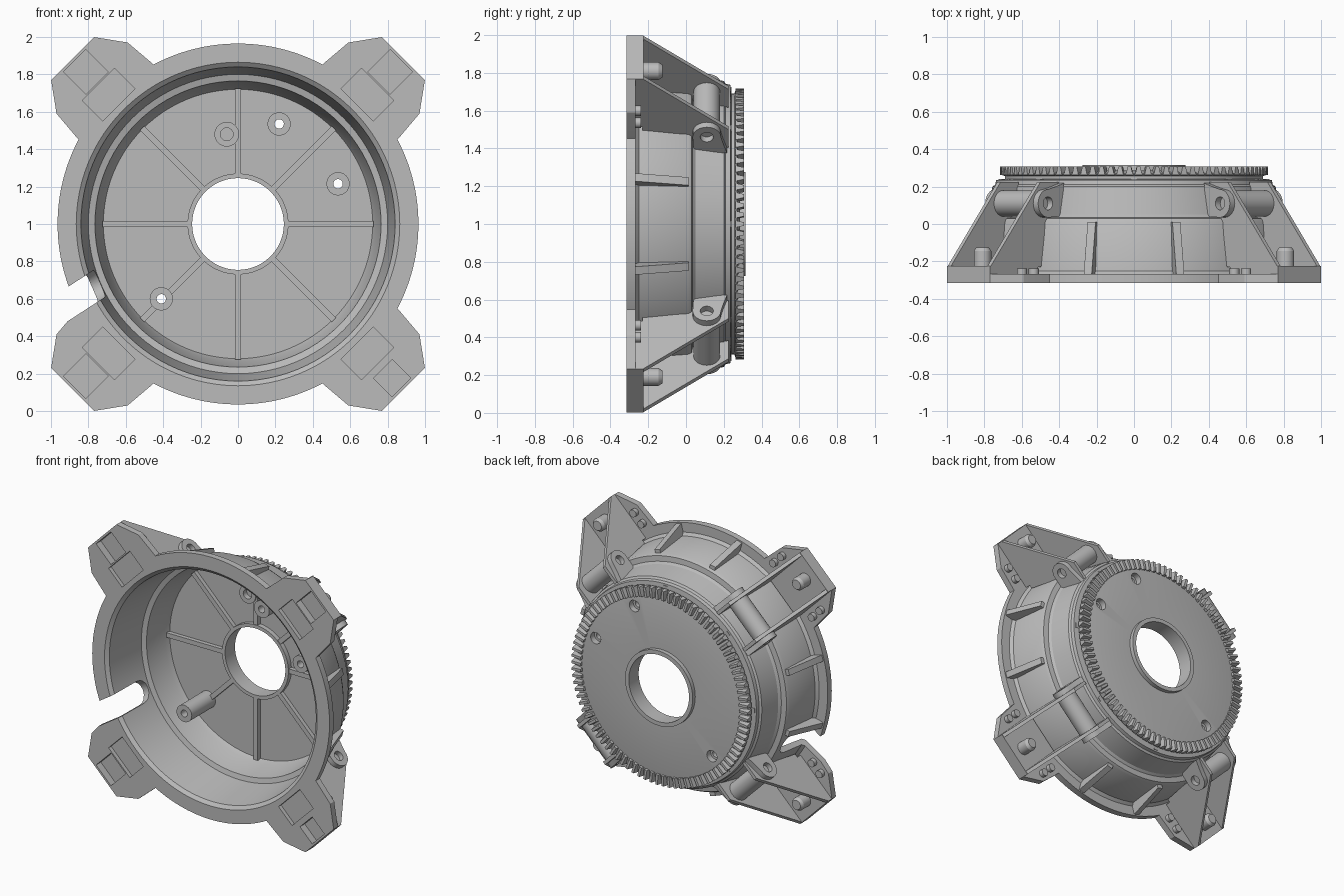
import bpy, bmesh
from math import cos, sin, pi, radians
from mathutils import Matrix

if "Cube" in bpy.data.objects:
    bpy.data.objects.remove(bpy.data.objects["Cube"])

metal = bpy.data.materials.new("cast_grey")
metal.use_nodes = True
GREY = (0.5, 0.5, 0.5, 1)
metal.diffuse_color = GREY
metal.node_tree.nodes["Principled BSDF"].inputs["Base Color"].default_value = GREY


def frame(deg, x=0, z=1):
    """Local axes: radial, tangential, depth (+y), about an axis along y."""
    c, s = cos(radians(deg)), sin(radians(deg))
    return Matrix(((c, s, 0, x), (0, 0, 1, 0), (s, -c, 0, z), (0, 0, 0, 1)))


def prism(bm, pts, lo, hi, m, plane="ab"):
    """Extrude an outline in the named plane (a radial, b tangential, c depth)."""
    def put(p, t):
        local = {"ab": (p[0], p[1], t), "ac": (p[0], t, p[1]), "bc": (t, p[0], p[1])}[plane]
        return m @ Matrix.Translation(local).translation
    low = [bm.verts.new(put(p, lo)) for p in pts]
    top = [bm.verts.new(put(p, hi)) for p in pts]
    faces = [bm.faces.new(low), bm.faces.new(top)]
    for i in range(len(pts)):
        j = (i + 1) % len(pts)
        faces.append(bm.faces.new((low[i], low[j], top[j], top[i])))
    bmesh.ops.recalc_face_normals(bm, faces=faces)


def rect(a0, a1, b0, b1):
    return [(a0, b0), (a1, b0), (a1, b1), (a0, b1)]


def rod(bm, r, lo, hi, m, a=0, b=0, seg=24, tip=None):
    """Cylinder, or cone frustum with a tip radius, along depth at (a, b)."""
    bmesh.ops.create_cone(bm, cap_ends=True, segments=seg, radius1=r, radius2=tip or r,
                          depth=hi - lo, matrix=m @ Matrix.Translation((a, b, (lo + hi) / 2)))


def lathe(bm, profile, m, seg):
    """Closed (radius, depth) profile turned about the depth axis."""
    rings = [[bm.verts.new(m @ Matrix.Translation(
        (r * cos(2 * pi * i / seg), r * sin(2 * pi * i / seg), y)).translation)
        for r, y in profile] for i in range(seg)]
    n = len(profile)
    faces = [bm.faces.new((rings[i][k], rings[i][(k + 1) % n],
                           rings[(i + 1) % seg][(k + 1) % n], rings[(i + 1) % seg][k]))
             for i in range(seg) for k in range(n)]
    bmesh.ops.recalc_face_normals(bm, faces=faces)


def finish(name, bm):
    me = bpy.data.meshes.new(name)
    bm.to_mesh(me)
    bm.free()
    me.materials.append(metal)
    ob = bpy.data.objects.new(name, me)
    bpy.context.collection.objects.link(ob)
    return ob


def boolean(target, tool, op="DIFFERENCE", keep=False):
    mod = target.modifiers.new("bool", "BOOLEAN")
    mod.operation, mod.solver, mod.object = op, "EXACT", tool
    tool.hide_render = True
    bpy.context.view_layer.objects.active = target
    bpy.ops.object.modifier_apply(modifier=mod.name)
    if not keep:
        bpy.data.objects.remove(tool)


AXIS = frame(0)
CORNERS = (45, 135, 225, 315)
FRONT = -.315

# Turned housing: flange, stepped wall, gear rim, floor and hub
bm = bmesh.new()
lathe(bm, [(.965, FRONT), (.965, -.268), (.895, -.268), (.875, -.25), (.85, .01), (.838, .03),
           (.8, .035), (.785, .05), (.757, .2), (.742, .21), (.737, .235), (.69, .24),
           (.69, .256), (.713, .264), (.713, .27), (.65, .285), (.275, .285), (.275, .315),
           (.245, .315), (.245, .2), (.27, .2), (.27, .235), (.72, .235), (.735, .2),
           (.765, .03), (.8, .02), (.84, -.295), (.865, FRONT)], AXIS, 96)
housing = finish("housing", bm)

# Corner arms joined to the flange, with a thicker block in the middle
half = [(.87, .283), (.933, .283), (1.103, .269), (1.25, .163)]
arm_outline = half + [(a, -b) for a, b in reversed(half)]
for deg in CORNERS:
    for outline, top in ((arm_outline, -.268), (rect(.89, 1.25, -.163, .163), -.225)):
        bm = bmesh.new()
        prism(bm, outline, FRONT, top, frame(deg))
        boolean(housing, finish("arm", bm), "UNION")

# Front pockets in the arms
for deg in CORNERS:
    w = .07 if deg == 315 else .085
    bm = bmesh.new()
    prism(bm, rect(1.235 - 2 * w, 1.235, -w, w), -.4, -.26, frame(deg))
    prism(bm, rect(.9, 1.055, -.122, .122), -.4, -.285, frame(deg))
    boolean(housing, finish("pocket_cutter", bm))

# Round-ended cable slot through flange and wall
slot = [(.06, -.4), (.06, -.07)] + [(.1365 - .0765 * cos(t * pi / 8), -.07 + .0765 * sin(t * pi / 8))
                                    for t in range(1, 8)] + [(.213, -.07), (.213, -.4)]
bm = bmesh.new()
prism(bm, slot, .6, 1.15, frame(213), "bc")
boolean(housing, finish("slot_cutter", bm))

# Floor ribs radiating from the hub
bm = bmesh.new()
for i in range(8):
    prism(bm, rect(.26, .725, -.017, .017), .205, .24, frame(i * 45))
floor_ribs = finish("floor_ribs", bm)

# Screw posts with through holes, and one short boss
POSTS = [(.22, 1.535), (.535, 1.215), (-.41, .6)]
bm = bmesh.new()
for x, z in POSTS:
    rod(bm, .042, .1, .4, frame(0, x, z), seg=16)
drills = finish("drill_cutter", bm)
boolean(housing, drills, keep=True)
boolean(floor_ribs, drills)
bm = bmesh.new()
for x, z in POSTS:
    lathe(bm, [(.062, -.04), (.062, .24), (.025, .24), (.025, -.04)], frame(0, x, z), 32)
finish("screw_posts", bm)
bm = bmesh.new()
lathe(bm, [(.066, .195), (.066, .24), (.034, .24), (.034, .195)], frame(0, -.06, 1.48), 32)
finish("short_boss", bm)

# Crown of wedge-shaped gear teeth on the back rim
bm = bmesh.new()
TEETH = 90
tooth = [(-.019, .262), (.019, .262), (.009, .307), (-.009, .307)]
for i in range(TEETH):
    prism(bm, tooth, .645, .717, frame(360 * i / TEETH), "bc")
finish("gear_teeth", bm)

# Tapered outer wall ribs beside each axis
bm = bmesh.new()
for i in range(4):
    for side in (-15, 15):
        prism(bm, [(.845, -.28), (.955, -.28), (.955, -.262), (.875, .012), (.84, .012)],
              -.022, .022, frame(i * 90 + side), "ac")
finish("outer_ribs", bm)

# Corner brackets: two gussets, a cross pin, ears, stud and small bolts
PIN = .85
gusset = [(1.25, -.23), (.87, .225), (.735, .225), (.76, .045), (.83, .02), (.865, -.23)]
ear = [(.75, .04), (.73, .218), (.79, .2)] + \
      [(PIN + .075 * cos(t * pi / 12), .11 + .075 * sin(t * pi / 12)) for t in range(6, -7, -1)]
for deg, corner in zip(CORNERS, ("upper_left", "upper_right", "lower_right", "lower_left")):
    m = frame(deg)
    sideways = m @ Matrix.Translation((PIN, 0, .11)) @ Matrix.Rotation(pi / 2, 4, "X")
    bm = bmesh.new()
    for s in (-1, 1):
        prism(bm, gusset, s * .138, s * .163, m, "ac")
    finish(corner + "_gussets", bm)

    bm = bmesh.new()
    rod(bm, .07, -.15, .15, sideways, seg=32)
    finish(corner + "_cross_pin", bm)

    bm = bmesh.new()
    for s in (-1, 1):
        prism(bm, ear, s * .16, s * .2, m, "ac")
    ears = finish(corner + "_ears", bm)
    bm = bmesh.new()
    rod(bm, .035, -.3, .3, sideways)
    boolean(ears, finish("ear_cutter", bm))

    bm = bmesh.new()
    rod(bm, .047, -.23, -.145, m, 1.145)
    rod(bm, .047, -.145, -.125, m, 1.145, tip=.034)
    for a in (.98, 1.07):
        for b in (-.222, .222):
            rod(bm, .027, -.27, -.237, m, a, b, 16)
    finish(corner + "_stud_and_bolts", bm)

# Smooth the round walls, keep the edges sharp
bpy.ops.object.select_all(action="DESELECT")
for ob in bpy.context.collection.objects:
    if ob.type == "MESH" and metal.name in ob.data.materials:
        ob.select_set(True)
        bpy.context.view_layer.objects.active = ob
bpy.ops.object.shade_smooth_by_angle(angle=radians(30))
